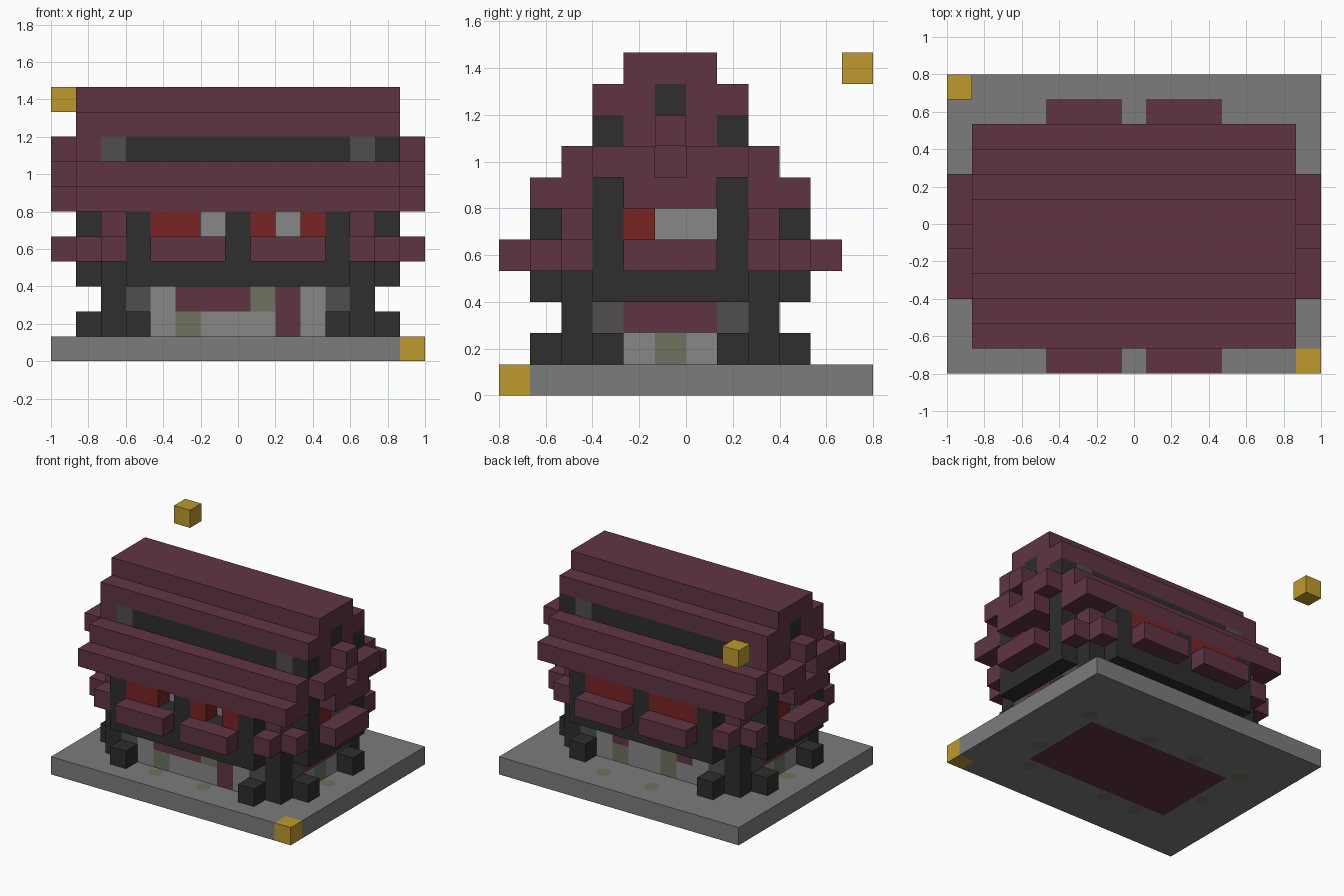
import bpy, bmesh

cube = bpy.data.objects.get("Cube")
if cube:
    bpy.data.objects.remove(cube)

U = 2 / 15                     # one block
W, D = 15, 11                  # mirror widths of the building in blocks


def material(name, rgb):
    lin = [((c / 255 + 0.055) / 1.055) ** 2.4 for c in rgb] + [1]
    m = bpy.data.materials.new(name)
    m.use_nodes = True
    m.diffuse_color = lin
    m.node_tree.nodes["Principled BSDF"].inputs["Base Color"].default_value = lin
    return m


MAROON = material("maroon", (96, 52, 68))
DARK = material("charcoal", (46, 46, 46))
SLATE = material("slate", (80, 77, 80))
STONE = material("stone", (124, 124, 124))
PALE = material("pale stone", (135, 135, 135))
MOSS = material("moss", (108, 114, 94))
RED = material("red", (122, 36, 36))
GOLD = material("gold", (190, 154, 44))


def add_box(bm, x0, x1, y0, y1, z0, z1):
    v = [bm.verts.new((-1 + x * U, -0.8 + y * U, z * U))
         for z in (z0, z1) for y in (y0, y1) for x in (x0, x1)]
    for f in ("0231", "4576", "0154", "2376", "0264", "1375"):
        bm.faces.new([v[int(i)] for i in f])


def part(name, mat, boxes, mirror=""):
    """Boxes in block units, optionally mirrored across the building's middle."""
    allb = set(boxes)
    if "x" in mirror:
        allb |= {(W - b[1], W - b[0]) + b[2:] for b in allb}
    if "y" in mirror:
        allb |= {b[:2] + (D - b[3], D - b[2]) + b[4:] for b in allb}
    bm = bmesh.new()
    for b in sorted(allb):
        add_box(bm, *b)
    bmesh.ops.recalc_face_normals(bm, faces=bm.faces)
    me = bpy.data.meshes.new(name)
    bm.to_mesh(me)
    bm.free()
    me.materials.append(mat)
    ob = bpy.data.objects.new(name, me)
    bpy.context.collection.objects.link(ob)
    return ob


def cell(x, y, z, h=1):
    return (x, x + 1, y, y + 1, z, z + h)


# Base slab with inset floor and marker blocks
part("base", STONE, [(0, 14, 0, 3, 0, 1), (14, 15, 1, 3, 0, 1), (0, 15, 8, 12, 0, 1),
                     (0, 3, 3, 8, 0, 1), (12, 15, 3, 8, 0, 1)])
part("floor", MAROON, [(3, 12, 3, 8, 0, 1)])
part("corner_marker", GOLD, [cell(14, 0, 0)])
part("floating_marker", GOLD, [cell(0, 11, 10)])


# Mossy patches on both faces of the base
def patch(bm, x, y, z):
    ring = bmesh.ops.create_circle(bm, cap_ends=True, segments=8, radius=U * 0.42)["verts"]
    bmesh.ops.translate(bm, verts=ring, vec=(-1 + (x + .5) * U, -0.8 + (y + .5) * U, z))


bm = bmesh.new()
for x, y in ((5, 1), (8, 1), (6, 10), (9, 10), (13, 5), (1, 5)):
    patch(bm, x, y, U + 0.002)
for x, y in ((12, 8), (8, 8), (5, 8), (2, 8), (12, 4), (11, 2), (6, 2), (4, 2), (2, 5)):
    patch(bm, x, y, -0.001)
me = bpy.data.meshes.new("moss_patches")
bm.to_mesh(me)
bm.free()
me.materials.append(MOSS)
bpy.context.collection.objects.link(bpy.data.objects.new("moss_patches", me))

# Lower storey: corner posts, feet and patterned walls
part("corner_posts", DARK, [cell(2, 2, 1, 2)], "xy")
part("feet", DARK, [cell(3, 1, 1), cell(1, 3, 1)], "xy")
part("wall_end_blocks", SLATE, [cell(3, 2, 2), cell(2, 3, 2)], "xy")
part("wall_end_bases", DARK, [cell(3, 2, 1), cell(2, 3, 1)], "xy")

walls = {PALE: [], MOSS: [], MAROON: []}
key = {"p": PALE, "g": MOSS, "m": MAROON}
for y, rows in ((2, ("pgpppmp", "pmmmgmp")), (8, ("ppgppgp", "pmgppmp"))):
    for z, row in enumerate(rows, 1):
        for x, c in enumerate(row, 4):
            walls[key[c]].append(cell(x, y, z))
for x in (2, 12):
    for z, row in enumerate(("pgp", "mmm"), 1):
        for y, c in enumerate(row, 4):
            walls[key[c]].append(cell(x, y, z))
for mat, cells in walls.items():
    part("lower_wall_" + mat.name.replace(" ", "_"), mat, cells)

# Upper storey: stepped deck, columns, windows
part("deck", DARK, [(3, 12, 1, 10, 3, 5), (1, 14, 3, 8, 3, 5), (2, 13, 2, 9, 3, 4)])
part("columns", DARK, [cell(3, 1, 5), cell(7, 1, 5), cell(1, 3, 5, 2)], "xy")
part("corner_pillars", MAROON, [cell(2, 2, 4, 2)], "xy")
part("corner_brackets", MAROON, [cell(1, 2, 4), cell(2, 1, 4)], "xy")
part("inner_walls", PALE, [(3, 12, 2, 9, 5, 6), (2, 13, 3, 8, 5, 6)])
part("red_panels", RED, [(4, 6, 1, 2, 5, 6), cell(8, 1, 5), cell(10, 1, 5),
                         (4, 7, 9, 10, 5, 6), (8, 11, 9, 10, 5, 6),
                         cell(13, 4, 5), cell(1, 4, 5), cell(1, 6, 5)])
part("window_ledges", MAROON, [(4, 7, 0, 1, 4, 5), (0, 1, 4, 7, 4, 5)], "xy")

# Stepped roof
part("roof_eave", MAROON, [(2, 13, 1, 10, 6, 7), (1, 2, 1, 3, 6, 7), (1, 2, 4, 7, 6, 7)], "xy")
part("roof_step", MAROON, [(1, 14, 2, 9, 7, 8)])
part("attic_band", DARK, [(3, 12, 3, 8, 8, 9), cell(13, 3, 8), cell(13, 7, 8)])
part("attic_blocks", SLATE, [(2, 3, 3, 8, 8, 9)], "x")
part("attic_gables", MAROON, [(1, 2, 3, 8, 8, 9), (13, 14, 4, 7, 8, 9)])
part("upper_roof", MAROON, [(2, 13, 3, 8, 9, 10), (1, 2, 3, 5, 9, 10)], "xy")
part("gable_vents", DARK, [cell(1, 5, 9)], "x")
part("ridge", MAROON, [(1, 14, 4, 7, 10, 11)])

# Gable ornaments with an open centre
part("gable_ornaments", MAROON, [(0, 1, 4, 7, 6, 7), (0, 1, 3, 5, 7, 8), cell(0, 5, 8)], "xy")
